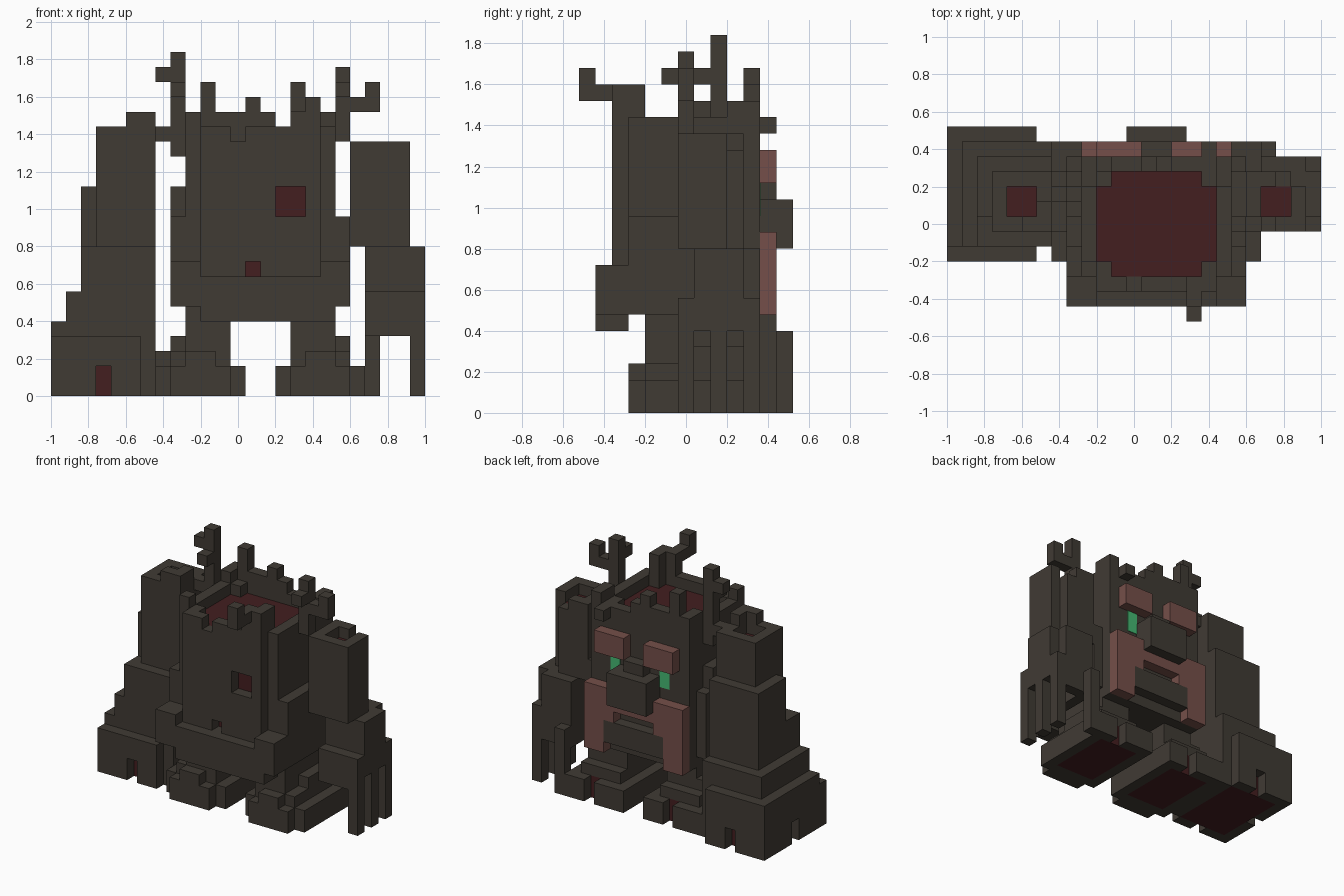
import bpy
import bmesh
from mathutils import Vector

if "Cube" in bpy.data.objects:
    bpy.data.objects.remove(bpy.data.objects["Cube"], do_unlink=True)

CELL = 0.08
ORIGIN = Vector((-1, -0.52, 0))


def material(name, *rgb):
    mat = bpy.data.materials.new(name)
    mat.use_nodes = True
    colour = (*rgb, 1)
    mat.diffuse_color = colour
    mat.node_tree.nodes["Principled BSDF"].inputs["Base Color"].default_value = colour
    return mat


MATERIALS = [
    material("dark bark", .051, .043, .034),
    material("deep red heartwood", .056, .013, .014),
    material("pinkish wood", .178, .078, .067),
    material("glowing green", .06, .48, .17),
]
BARK, RED, PINK, GREEN = range(len(MATERIALS))
DIRECTIONS = [Vector(d) * s for d in ((1, 0, 0), (0, 1, 0), (0, 0, 1)) for s in (1, -1)]


class Blocks:
    """A part made of grid cells, filled and carved by boxes."""

    def __init__(self, name):
        self.name, self.cells = name, {}

    def box(self, x0, x1, y0, y1, z0, z1):
        return [(x, y, z) for x in range(x0, x1) for y in range(y0, y1) for z in range(z0, z1)]

    def fill(self, *span, colour=BARK):
        self.cells.update(dict.fromkeys(self.box(*span), colour))
        return self

    def core(self, *span):
        return self.fill(*span, colour=RED)

    def carve(self, *span):
        for cell in self.box(*span):
            self.cells.pop(cell, None)
        return self

    def build(self):
        """Make the outer faces of the cells and merge the flat ones."""
        bm = bmesh.new()
        for cell, colour in self.cells.items():
            centre = Vector(cell) + Vector((.5, .5, .5))
            for d in DIRECTIONS:
                if tuple(int(c) for c in Vector(cell) + d) in self.cells:
                    continue
                u = Vector((d.y, d.z, d.x))
                v = d.cross(u)
                corners = [centre + (d + u * a + v * b) / 2
                           for a, b in ((-1, -1), (1, -1), (1, 1), (-1, 1))]
                face = bm.faces.new([bm.verts.new(ORIGIN + c * CELL) for c in corners])
                face.material_index = colour
        bmesh.ops.remove_doubles(bm, verts=bm.verts, dist=CELL / 100)
        bmesh.ops.dissolve_limit(bm, angle_limit=.01, verts=bm.verts, edges=bm.edges,
                                 delimit={'MATERIAL'})
        mesh = bpy.data.meshes.new(self.name)
        bm.to_mesh(mesh)
        bm.free()
        for mat in MATERIALS:
            mesh.materials.append(mat)
        obj = bpy.data.objects.new(self.name, mesh)
        bpy.context.collection.objects.link(obj)


# Hollow trunk with a red core, open at the top
trunk = Blocks("trunk")
trunk.fill(9, 19, 3, 11, 5, 18).fill(10, 18, 2, 3, 7, 18)
trunk.fill(8, 20, 3, 10, 6, 12).fill(8, 9, 5, 9, 12, 14)
trunk.carve(9, 19, 3, 5, 5, 6)
trunk.carve(10, 18, 4, 9, 17, 18).carve(11, 17, 3, 10, 17, 18)
trunk.core(10, 18, 4, 9, 7, 17).core(11, 17, 3, 10, 7, 17)
trunk.carve(15, 17, 2, 3, 12, 14).carve(13, 14, 2, 3, 8, 9)
trunk.carve(12, 13, 2, 3, 17, 18)
trunk.build()

# Ledge sticking out round the front of the trunk
ledge = Blocks("front_ledge")
ledge.fill(8, 20, 1, 3, 6, 9).fill(10, 19, 1, 3, 5, 6)
ledge.carve(10, 18, 1, 2, 8, 9).carve(10, 18, 2, 3, 7, 9)
ledge.build()

# Raised rim and broken splinters round the opening
rim = Blocks("broken_rim")
rim.fill(10, 15, 10, 11, 18, 19).fill(10, 11, 10, 11, 19, 21).fill(13, 14, 10, 11, 19, 20)
rim.fill(9, 10, 9, 11, 18, 19).fill(18, 19, 9, 11, 18, 19)
rim.fill(9, 10, 3, 4, 18, 19).fill(17, 18, 11, 12, 17, 18)
rim.fill(16, 17, 2, 3, 18, 20).fill(17, 18, 2, 4, 18, 20)
rim.build()

# Bare branches growing from the rim
branch = Blocks("front_branch")
branch.fill(16, 17, 0, 2, 19, 20).fill(16, 17, 0, 1, 20, 21).build()
branch = Blocks("right_branch")
branch.fill(8, 9, 8, 9, 16, 23).fill(7, 8, 8, 9, 21, 22)
branch.fill(7, 8, 8, 9, 17, 18).fill(8, 9, 7, 8, 20, 21).build()
branch = Blocks("left_branch")
branch.fill(19, 20, 6, 7, 17, 22).fill(19, 20, 5, 6, 20, 21)
branch.fill(20, 22, 6, 7, 19, 20).fill(21, 22, 6, 7, 20, 21).build()

# Stepped right arm resting on the ground
arm = Blocks("right_arm")
arm.fill(0, 6, 4, 13, 0, 4).fill(0, 6, 5, 13, 4, 5).fill(6, 7, 5, 12, 0, 5)
arm.fill(1, 7, 5, 12, 5, 7).fill(2, 7, 5, 11, 7, 10)
arm.fill(2, 7, 7, 11, 10, 14).fill(3, 7, 6, 10, 10, 18)
arm.fill(5, 7, 6, 7, 18, 19).fill(6, 7, 7, 8, 18, 19)
arm.core(1, 6, 5, 12, 0, 3).core(4, 6, 7, 9, 12, 17).carve(4, 6, 7, 9, 17, 18)
for notch in ((3, 4, 4, 5), (3, 4, 12, 13), (0, 1, 8, 9)):
    arm.carve(*notch, 0, 2)
arm.build()

# Left arm with hanging fingers and thumb
arm = Blocks("left_upper_arm")
arm.fill(20, 24, 6, 10, 10, 17).core(21, 23, 7, 9, 11, 16)
arm.carve(21, 23, 7, 9, 16, 17).carve(22, 23, 9, 10, 16, 17)
arm.carve(23, 24, 9, 10, 10, 17).build()
arm = Blocks("left_forearm")
arm.fill(21, 25, 7, 11, 7, 10).fill(21, 25, 6, 11, 4, 7).carve(24, 25, 10, 11, 7, 10)
arm.core(22, 24, 7, 10, 5, 7).carve(22, 24, 7, 10, 4, 5)
for y in (7, 9):
    arm.carve(24, 25, y, y + 1, 4, 5)
arm.build()
for number, y in enumerate((6, 8, 10)):
    Blocks(f"left_finger_{number}").fill(24, 25, y, y + 1, 0, 4).build()
Blocks("left_thumb").fill(21, 22, 11, 12, 0, 6).build()

# Feet with red soles and split toes
for name, x in (("right_foot", 7), ("left_foot", 15)):
    foot = Blocks(name)
    foot.fill(x, x + 6, 4, 12, 0, 2).fill(x + 1, x + 5, 4, 11, 2, 3)
    foot.fill(x + 1, x + 5, 3, 4, 0, 2).fill(x + 2, x + 4, 3, 4, 2, 3)
    foot.core(x + 1, x + 5, 5, 11, 0, 2).carve(x + 3, x + 4, 11, 12, 0, 2).build()
leg = Blocks("right_leg")
leg.fill(9, 12, 4, 10, 3, 6).fill(8, 9, 6, 10, 3, 4).fill(7, 8, 6, 10, 2, 3).build()
leg = Blocks("left_leg")
leg.fill(16, 19, 4, 10, 3, 6).fill(19, 20, 6, 10, 3, 4).build()

# Face: nose, jaw, brows and moustache
Blocks("nose").fill(12, 16, 11, 13, 10, 13).fill(13, 15, 11, 12, 13, 14).build()
Blocks("jaw").fill(11, 17, 11, 12, 6, 8).build()
for name, x in (("right_brow", 10), ("left_brow", 15)):
    Blocks(name).fill(x, x + 3, 11, 12, 14, 16, colour=PINK).build()
moustache = Blocks("moustache")
moustache.fill(9, 19, 11, 12, 5, 11, colour=PINK)
moustache.carve(11, 17, 11, 12, 5, 8).carve(12, 16, 11, 12, 8, 9)
moustache.carve(12, 16, 11, 12, 10, 11).build()

# Thin glowing eyes beside the nose
for name, x in (("right_eye", 11), ("left_eye", 16)):
    bpy.ops.mesh.primitive_cube_add(
        size=1, location=ORIGIN + Vector((x + .5, 11, 13)) * CELL)
    eye = bpy.context.object
    eye.name = name
    eye.scale = (CELL, CELL / 10, CELL * 2)
    eye.data.materials.append(MATERIALS[GREEN])
